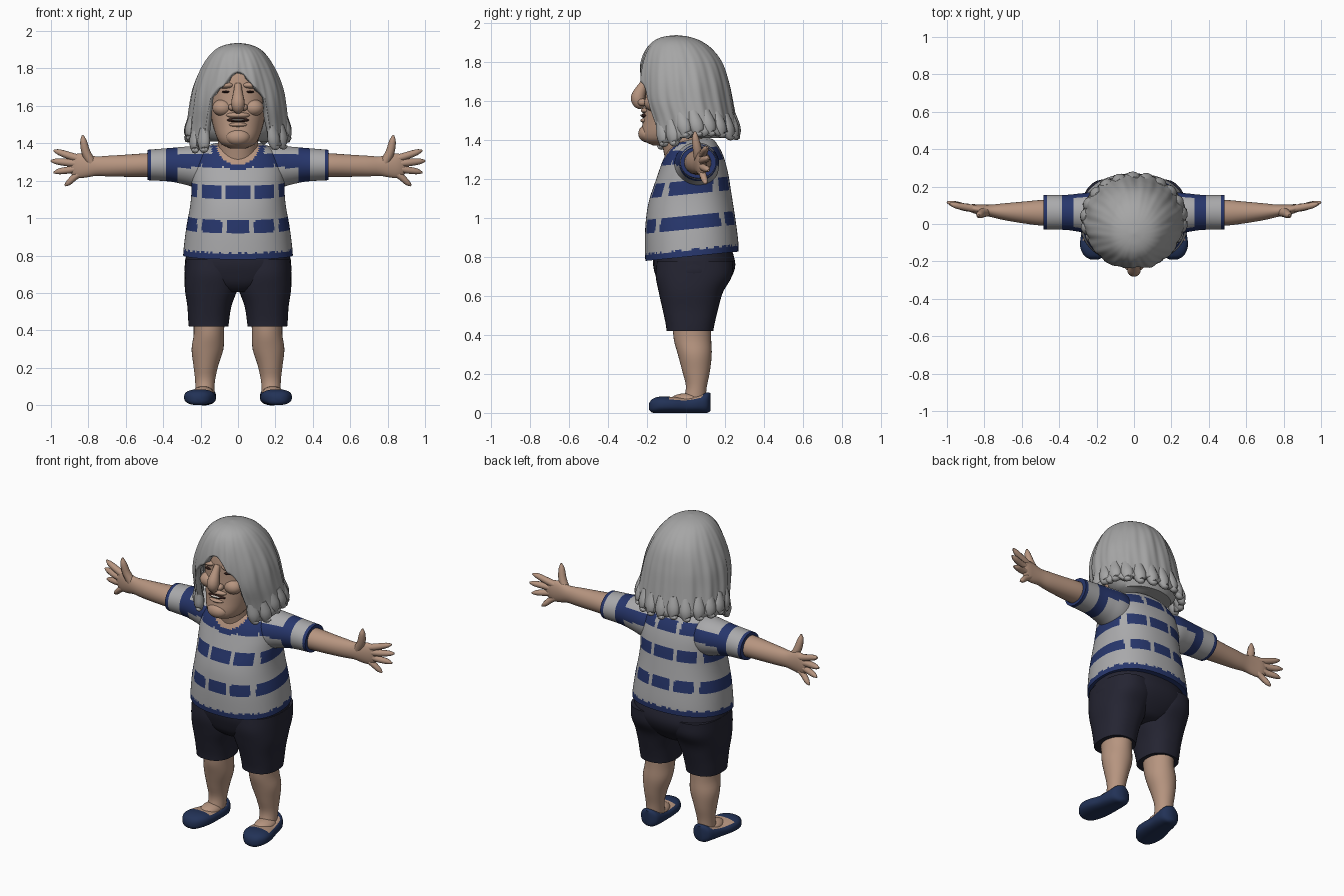
import bpy, bmesh, math, random
from mathutils import Vector

random.seed(4)


def material(name, rgb):
    m = bpy.data.materials.new(name)
    m.diffuse_color = (*rgb, 1)
    return m


SKIN = material("skin", (0.47, 0.30, 0.215))
HAIR = material("hair_grey", (0.38, 0.38, 0.38))
GREY = material("shirt_grey", (0.40, 0.40, 0.41))
BLUE = material("stripe_blue", (0.02, 0.037, 0.15))
DARK = material("shorts_dark", (0.018, 0.018, 0.032))
SHOE = material("shoe_blue", (0.016, 0.032, 0.095))
MOUTH = material("mouth_dark", (0.03, 0.012, 0.01))
TEETH = material("teeth", (0.6, 0.58, 0.52))


def finish(name, bm, mats, rule=None):
    bmesh.ops.recalc_face_normals(bm, faces=bm.faces)
    for f in bm.faces:
        f.smooth = True
        if rule:
            f.material_index = rule(f.calc_center_median(), f.normal)
    me = bpy.data.meshes.new(name)
    bm.to_mesh(me)
    bm.free()
    for m in mats:
        me.materials.append(m)
    ob = bpy.data.objects.new(name, me)
    bpy.context.collection.objects.link(ob)
    return ob


def skin_rings(name, rings, mats, rule=None, caps=True):
    bm = bmesh.new()
    vs = [[bm.verts.new(p) for p in r] for r in rings]
    n = len(rings[0])
    for a, b in zip(vs, vs[1:]):
        for i in range(n):
            j = (i + 1) % n
            bm.faces.new((a[i], a[j], b[j], b[i]))
    if caps:
        bm.faces.new(vs[0])
        bm.faces.new(vs[-1])
    return finish(name, bm, mats, rule)


def sample(st, t):
    """Smooth interpolation of stations (t, values...) at t."""
    t = min(max(t, st[0][0]), st[-1][0])
    i = 0
    while i < len(st) - 2 and t > st[i + 1][0]:
        i += 1

    def slope(k, c):
        a, b = st[max(k - 1, 0)], st[min(k + 1, len(st) - 1)]
        return (b[c] - a[c]) / (b[0] - a[0])
    h = st[i + 1][0] - st[i][0]
    s = (t - st[i][0]) / h
    return [(2*s**3 - 3*s*s + 1) * st[i][c] + (s**3 - 2*s*s + s) * h * slope(i, c)
            + (3*s*s - 2*s**3) * st[i + 1][c] + (s**3 - s*s) * h * slope(i + 1, c)
            for c in range(1, len(st[0]))]


def loft(name, st, mats, axis="z", n=32, step=0.02, p=2.0, tilt=0.0, rule=None):
    """Superellipse sections (t, centre u, centre v, radius u, radius v) along an axis."""
    rows = max(2, round((st[-1][0] - st[0][0]) / step))
    rings = []
    for k in range(rows + 1):
        t = st[0][0] + (st[-1][0] - st[0][0]) * k / rows
        cu, cv, ru, rv = sample(st, t)
        ring = []
        for i in range(n):
            a = 2 * math.pi * i / n
            c, s = math.cos(a), math.sin(a)
            u = cu + ru * math.copysign(abs(c) ** (2 / p), c)
            v = cv + rv * math.copysign(abs(s) ** (2 / p), s)
            ring.append({"z": (u, v, t + tilt * v), "x": (t, u, v), "y": (u, t, v)}[axis])
        rings.append(ring)
    return skin_rings(name, rings, mats, rule)


def tube(name, pts, ref, mat, n=10, flat=1.0):
    """Round tapering tube through (x, y, z, radius) points."""
    st = [(i, *q) for i, q in enumerate(pts)]
    path = [sample(st, (len(pts) - 1) * k / 12) for k in range(13)]
    rings = []
    for k, q in enumerate(path):
        d = Vector(path[min(k + 1, 12)][:3]) - Vector(path[max(k - 1, 0)][:3])
        u = Vector(ref).cross(d).normalized()
        w = d.cross(u).normalized()
        rings.append([Vector(q[:3]) + q[3] * (u * math.cos(a) + w * flat * math.sin(a))
                      for a in (2 * math.pi * i / n for i in range(n))])
    return skin_rings(name, rings, [mat])


def ball(name, loc, size, mat):
    bm = bmesh.new()
    bmesh.ops.create_uvsphere(bm, u_segments=24, v_segments=14, radius=1)
    for v in bm.verts:
        v.co = Vector(loc) + Vector(a * b for a, b in zip(v.co, size))
    return finish(name, bm, [mat])


def mirror_x(st, s, col=1):
    return [tuple(v * s if i == col else v for i, v in enumerate(r)) for r in st]


# Shirt body: dashed stripes, plain hem stripe and a scooped collar
def shirt_rule(c, nrm):
    z = c.z - 0.1 * c.y
    if c.y < 0:
        e = (c.x / 0.115) ** 2 + ((c.z - 1.40) / 0.115) ** 2
        if e < 1:
            return 2
        if e < 1.6:
            return 1
    if z < 0.835:
        return 1
    gap = abs(c.y - 0.03) > 0.1 and any(abs(abs(c.x) - g) < 0.013 for g in (0.075, 0.205))
    stripe = any(a < z < b for a, b in ((0.94, 1.01), (1.12, 1.19), (1.28, 1.35)))
    return 1 if stripe and not gap else 0


loft("shirt_body", [(0.80, 0, 0.03, 0.293, 0.238), (0.84, 0, 0.029, 0.29, 0.24),
                    (0.95, 0, 0.023, 0.276, 0.233), (1.05, 0, 0.02, 0.258, 0.221),
                    (1.12, 0, 0.022, 0.25, 0.208), (1.18, 0, 0.028, 0.25, 0.193),
                    (1.25, 0, 0.033, 0.248, 0.173), (1.31, 0, 0.035, 0.235, 0.152),
                    (1.36, 0, 0.036, 0.195, 0.125), (1.39, 0, 0.038, 0.14, 0.1),
                    (1.40, 0, 0.04, 0.09, 0.07)],
     [GREY, BLUE, SKIN], n=144, step=0.01, p=2.3, tilt=0.1, rule=shirt_rule)

# Head, neck and face
loft("neck", [(1.26, 0, 0.0, 0.1, 0.1), (1.34, 0, -0.005, 0.105, 0.11),
              (1.45, 0, -0.02, 0.11, 0.12)], [SKIN])
loft("head", [(1.372, 0, -0.12, 0.04, 0.05), (1.385, 0, -0.11, 0.078, 0.1),
              (1.42, 0, -0.095, 0.108, 0.135), (1.50, 0, -0.06, 0.135, 0.16),
              (1.58, 0, -0.045, 0.15, 0.167), (1.65, 0, -0.03, 0.16, 0.178),
              (1.72, 0, -0.02, 0.165, 0.185), (1.80, 0, -0.02, 0.15, 0.165),
              (1.86, 0, -0.02, 0.1, 0.11)], [SKIN], n=40, p=2.2)
tube("nose", [(0, -0.20, 1.715, 0.018), (0, -0.222, 1.675, 0.024),
              (0, -0.246, 1.62, 0.036), (0, -0.238, 1.585, 0.03),
              (0, -0.215, 1.57, 0.01)], (1, 0, 0), SKIN, 16)
ball("chin", (0, -0.2, 1.432), (0.065, 0.045, 0.045), SKIN)
ball("mouth_opening", (0, -0.2, 1.524), (0.06, 0.031, 0.014), MOUTH)
ball("teeth_row", (0, -0.2, 1.526), (0.048, 0.035, 0.008), TEETH)
ball("lower_lip", (0, -0.2, 1.499), (0.052, 0.034, 0.014), SKIN)
ball("upper_lip", (0, -0.195, 1.55), (0.065, 0.036, 0.018), SKIN)
for s, side in ((1, "left"), (-1, "right")):
    ball(side + "_nostril", (s * 0.032, -0.222, 1.592), (0.02, 0.025, 0.019), SKIN)
    ball(side + "_cheek", (s * 0.082, -0.165, 1.59), (0.055, 0.05, 0.045), SKIN)
    ball(side + "_eye", (s * 0.065, -0.196, 1.675), (0.022, 0.012, 0.006), MOUTH)
    ball(side + "_brow", (s * 0.065, -0.185, 1.71), (0.045, 0.034, 0.018), SKIN)

# Hair shell: parted fringe over the face, long sides and back
HAIR_ST = [(1.33, 0.262, 0.035, 0.225), (1.40, 0.27, 0.035, 0.228), (1.50, 0.268, 0.02, 0.235),
           (1.60, 0.257, -0.003, 0.243), (1.70, 0.238, -0.013, 0.233),
           (1.80, 0.198, -0.022, 0.207), (1.87, 0.153, -0.035, 0.165),
           (1.91, 0.108, -0.045, 0.115), (1.93, 0.055, -0.05, 0.06),
           (1.937, 0.004, -0.05, 0.004)]
EDGE = [(0, 1.79), (14, 1.735), (25, 1.69), (35, 1.63), (41, 1.42), (50, 1.37),
        (65, 1.385), (90, 1.42), (130, 1.43), (180, 1.43)]


def hair_point(t, z, grow=1.0):
    rx, cy, ry = sample(HAIR_ST, z)
    return Vector((rx * grow * math.sin(t), cy - ry * grow * math.cos(t), z))


rows, cols, rings = 30, 144, []
for k in range(rows + 1):
    s, ring = k / rows, []
    for i in range(cols):
        t = 2 * math.pi * i / cols
        deg = abs((math.degrees(t) + 180) % 360 - 180)
        lo = next(e for e in reversed(EDGE[:-1]) if e[0] <= deg)
        hi = EDGE[EDGE.index(lo) + 1]
        zb = lo[1] + (hi[1] - lo[1]) * (deg - lo[0]) / (hi[0] - lo[0])
        zb += 0.022 * abs(math.sin(8.5 * t)) - 0.008
        z = 1.937 - (1.937 - zb) * s ** 1.7
        wave = 0.014 * math.sin(13 * t + 3 * s) + 0.008 * math.sin(29 * t - 4 * s)
        flick = 0.035 * max(0, (s - 0.85) / 0.15) ** 2 * (deg > 45)
        ring.append(hair_point(t, z, 1 + wave * min(1, 1.5 * s) + flick))
    rings.append(ring)
hair = skin_rings("hair", rings, [HAIR], caps=False)
crown = bmesh.new()
crown.from_mesh(hair.data)
bmesh.ops.holes_fill(crown, edges=[e for e in crown.edges if e.is_boundary
                                   and e.verts[0].co.z > 1.93], sides=0)
bmesh.ops.recalc_face_normals(crown, faces=crown.faces)
crown.to_mesh(hair.data)
crown.free()
solid = hair.modifiers.new("thickness", "SOLIDIFY")
solid.thickness, solid.offset = 0.03, -1
loft("hair_inner", [(1.41, 0, 0.09, 0.17, 0.12), (1.46, 0, 0.075, 0.21, 0.155),
                    (1.6, 0, 0.05, 0.215, 0.17), (1.75, 0, 0.02, 0.18, 0.16),
                    (1.87, 0, -0.02, 0.09, 0.1)], [HAIR])
# Flicked lock tips around the lower edge
for i in range(17):
    t = math.radians(46 + 268 * i / 16)
    drop = 0.05 if i in (0, 1, 15, 16) else 0.0
    drop += random.uniform(-0.012, 0.012)
    pts = [(*hair_point(t + sh, z - drop, g), r) for sh, z, g, r in
           ((0, 1.54, 0.93, 0.02), (0.02, 1.47, 0.96, 0.03),
            (0.05, 1.425, 0.99, 0.02), (0.10, 1.425, 1.06, 0.003))]
    tube("hair_lock_%d" % i, pts, (math.cos(t), math.sin(t), 0), HAIR, 10, 1.3)


# Sleeves, arms and hands
def sleeve_rule(c, nrm):
    x = abs(c.x)
    return int(x > 0.464 or 0.32 < x < 0.385 or (x < 0.32 and 1.27 < c.z < 1.345))


FINGERS = {"index": [(0.82, 0.077, 1.31, 0.02), (0.89, 0.088, 1.33, 0.02), (0.955, 0.1, 1.352, 0.016),
                     (0.985, 0.11, 1.362, 0.005)],
           "middle": [(0.84, 0.08, 1.29, 0.02), (0.91, 0.09, 1.297, 0.02), (0.97, 0.108, 1.303, 0.016),
                      (1.0, 0.117, 1.306, 0.005)],
           "ring": [(0.84, 0.08, 1.27, 0.02), (0.90, 0.09, 1.258, 0.019), (0.955, 0.107, 1.25, 0.016),
                    (0.985, 0.115, 1.243, 0.005)],
           "little": [(0.82, 0.077, 1.255, 0.02), (0.87, 0.086, 1.222, 0.018),
                      (0.905, 0.097, 1.19, 0.015), (0.925, 0.102, 1.174, 0.005)],
           "thumb": [(0.78, 0.068, 1.29, 0.026), (0.812, 0.058, 1.35, 0.024),
                     (0.826, 0.048, 1.41, 0.018), (0.83, 0.046, 1.443, 0.005)]}
SLEEVE = [(0.10, 0.05, 1.27, 0.10, 0.105), (0.20, 0.055, 1.272, 0.115, 0.115),
          (0.28, 0.06, 1.28, 0.104, 0.102), (0.36, 0.062, 1.285, 0.094, 0.09),
          (0.485, 0.063, 1.284, 0.092, 0.081)]
ARM = [(0.40, 0.06, 1.285, 0.07, 0.066), (0.50, 0.06, 1.283, 0.068, 0.063),
       (0.60, 0.062, 1.28, 0.057, 0.059), (0.70, 0.066, 1.278, 0.044, 0.055),
       (0.76, 0.07, 1.278, 0.034, 0.052), (0.82, 0.076, 1.28, 0.028, 0.064),
       (0.87, 0.084, 1.28, 0.022, 0.062), (0.90, 0.09, 1.28, 0.01, 0.035)]
# Shorts, legs and shoes
SHORT_LEG = [(0.42, 0.157, 0.02, 0.106, 0.12), (0.45, 0.157, 0.021, 0.109, 0.124),
             (0.53, 0.153, 0.022, 0.118, 0.142), (0.62, 0.144, 0.025, 0.14, 0.165),
             (0.70, 0.142, 0.04, 0.143, 0.195), (0.78, 0.142, 0.045, 0.14, 0.195)]
LEG = [(0.05, 0.178, 0.04, 0.05, 0.06), (0.13, 0.176, 0.053, 0.053, 0.053),
       (0.21, 0.172, 0.052, 0.066, 0.07), (0.30, 0.163, 0.045, 0.085, 0.087),
       (0.38, 0.156, 0.033, 0.081, 0.096), (0.50, 0.155, 0.03, 0.085, 0.1)]
FOOT = [(-0.19, 0.212, 0.032, 0.02, 0.016), (-0.175, 0.211, 0.036, 0.05, 0.034),
        (-0.13, 0.208, 0.042, 0.078, 0.042), (-0.07, 0.202, 0.041, 0.083, 0.041),
        (0.0, 0.192, 0.039, 0.073, 0.039), (0.07, 0.184, 0.046, 0.066, 0.046),
        (0.11, 0.181, 0.053, 0.052, 0.053), (0.126, 0.18, 0.056, 0.022, 0.045)]


def shoe_rule(c, nrm):
    return int(nrm.z > 0.75 and -0.085 < c.y < 0.085)


for s, side in ((1, "left"), (-1, "right")):
    loft(side + "_sleeve", mirror_x(SLEEVE, s, 0)[::s], [GREY, BLUE], "x", 48, 0.01, rule=sleeve_rule)
    loft(side + "_arm", mirror_x(ARM, s, 0)[::s], [SKIN], "x", 28)
    for f, pts in FINGERS.items():
        tube(side + "_" + f + "_finger", mirror_x(pts, s, 0), (0, 1, 0), SKIN)
    loft(side + "_shorts_leg", mirror_x(SHORT_LEG, s), [DARK], n=40, p=2.4)
    loft(side + "_leg", mirror_x(LEG, s), [SKIN])
    loft(side + "_shoe", mirror_x(FOOT, s), [SHOE, SKIN], "y", 40, 0.008, 2.5, rule=shoe_rule)
    ball(side + "_instep", (s * 0.186, 0.005, 0.065), (0.056, 0.085, 0.036), SKIN)
loft("shorts_hips", [(0.605, 0, 0.03, 0.10, 0.12), (0.64, 0, 0.03, 0.2, 0.16),
                     (0.70, 0, 0.04, 0.279, 0.195), (0.76, 0, 0.042, 0.283, 0.211),
                     (0.84, 0, 0.035, 0.27, 0.2)], [DARK], n=48, p=2.3)

# Smooth shading with sharp cuffs and hems
for ob in bpy.context.scene.objects:
    ob.select_set(ob.type == "MESH")
    bpy.context.view_layer.objects.active = ob
bpy.ops.object.shade_smooth_by_angle(angle=math.radians(50))
